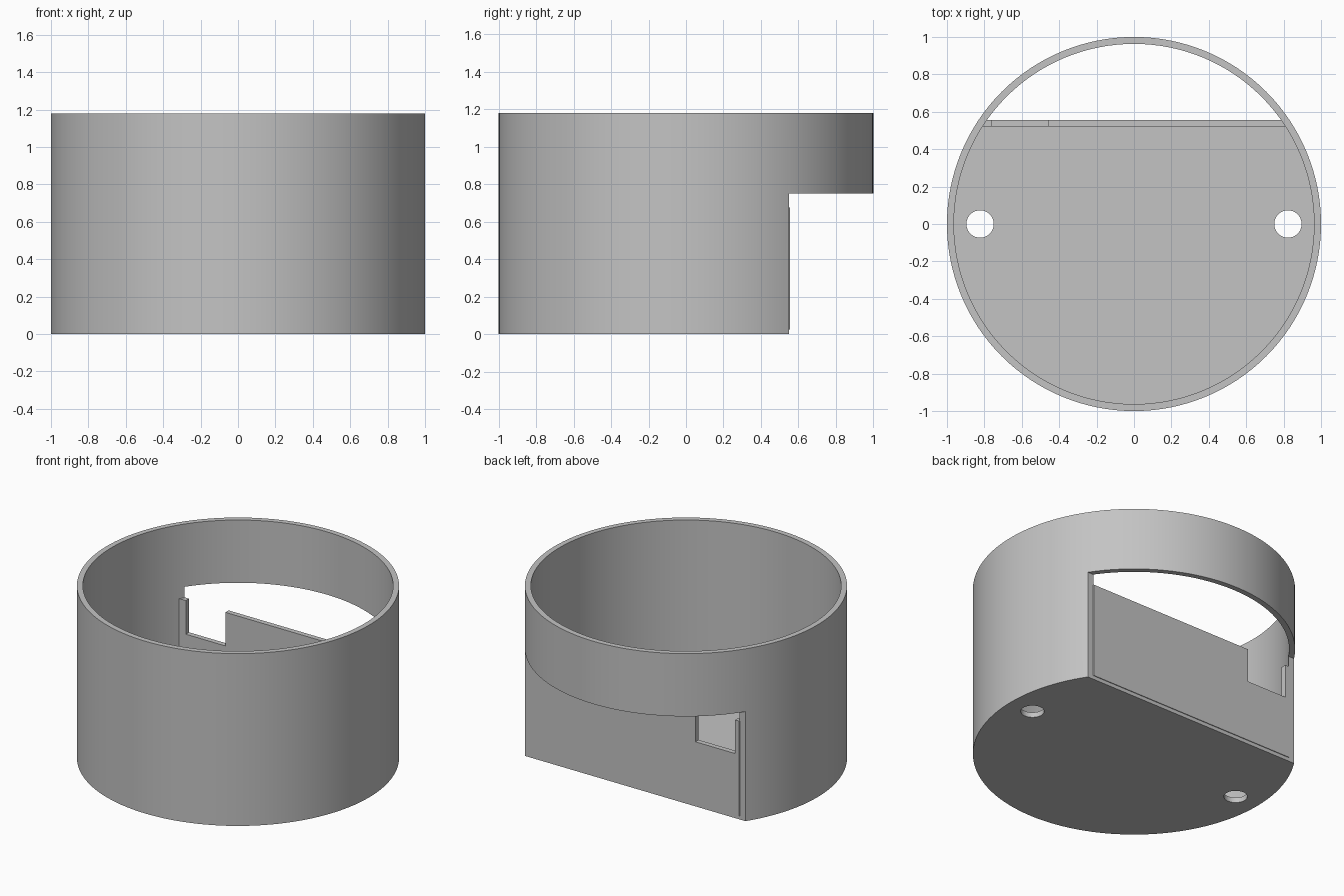
import bpy
import bmesh
from mathutils import Matrix, Vector
from math import radians

if "Cube" in bpy.data.objects:
    bpy.data.objects.remove(bpy.data.objects["Cube"], do_unlink=True)

HEIGHT, FLOOR = 1.18, 0.035
INNER = 0.963
CUT_Y, CUT_Z = 0.55, 0.75
WALL_FRONT, WALL_BACK = 0.52, 0.555
WALL_BOTTOM, WALL_TOP, NOTCH_Z = 0.025, 0.675, 0.445

grey = bpy.data.materials.new("light_grey")
grey.use_nodes = True
colour = (0.55, 0.55, 0.55, 1)
grey.diffuse_color = colour
grey.node_tree.nodes["Principled BSDF"].inputs["Base Color"].default_value = colour


def finish(name, bm):
    bmesh.ops.recalc_face_normals(bm, faces=bm.faces)
    mesh = bpy.data.meshes.new(name)
    bm.to_mesh(mesh)
    bm.free()
    mesh.materials.append(grey)
    obj = bpy.data.objects.new(name, mesh)
    bpy.context.collection.objects.link(obj)
    return obj


def cylinder(name, radius, low, high, x=0, sides=128):
    bm = bmesh.new()
    bmesh.ops.create_cone(bm, cap_ends=True, segments=sides, radius1=radius, radius2=radius,
                          depth=high - low, matrix=Matrix.Translation((x, 0, (low + high) / 2)))
    return finish(name, bm)


def box(name, low, high):
    low, high = Vector(low), Vector(high)
    bm = bmesh.new()
    bmesh.ops.create_cube(bm, size=1, matrix=Matrix.Translation((low + high) / 2)
                          @ Matrix.Diagonal((*(high - low), 1)))
    return finish(name, bm)


def activate(obj):
    bpy.ops.object.select_all(action="DESELECT")
    obj.select_set(True)
    bpy.context.view_layer.objects.active = obj


def combine(obj, cutter, operation="DIFFERENCE"):
    mod = obj.modifiers.new("cut", "BOOLEAN")
    mod.object, mod.operation, mod.solver = cutter, operation, "EXACT"
    activate(obj)
    bpy.ops.object.modifier_apply(modifier=mod.name)
    bpy.data.objects.remove(cutter, do_unlink=True)


# Round cup with a floor, an open lower back and two floor holes
cup = cylinder("round_cup", 1, 0, HEIGHT)
combine(cup, cylinder("cavity_cutter", INNER, FLOOR, HEIGHT + 1))
combine(cup, box("back_cutter", (-2, CUT_Y, -1), (2, 2, CUT_Z)))
for side in (-1, 1):
    combine(cup, cylinder("hole_cutter", 0.073, -1, 0.5, side * 0.823, 48))

# Flat back wall, notched near its right end and trimmed to the cup's inside
outline = [(-0.9, WALL_BOTTOM), (0.9, WALL_BOTTOM), (0.9, WALL_TOP), (-0.46, WALL_TOP),
           (-0.46, NOTCH_Z), (-0.76, NOTCH_Z), (-0.76, WALL_TOP), (-0.9, WALL_TOP)]
bm = bmesh.new()
face = bm.faces.new([bm.verts.new((x, WALL_FRONT, z)) for x, z in outline])
extruded = bmesh.ops.extrude_face_region(bm, geom=[face], use_keep_orig=True)["geom"]
bmesh.ops.translate(bm, verts=[v for v in extruded if isinstance(v, bmesh.types.BMVert)],
                    vec=(0, WALL_BACK - WALL_FRONT, 0))
wall = finish("back_wall", bm)
combine(wall, cylinder("wall_trimmer", INNER + 0.003, -1, 2), "INTERSECT")

for obj in (cup, wall):
    activate(obj)
    bpy.ops.object.shade_smooth_by_angle(angle=radians(30))
